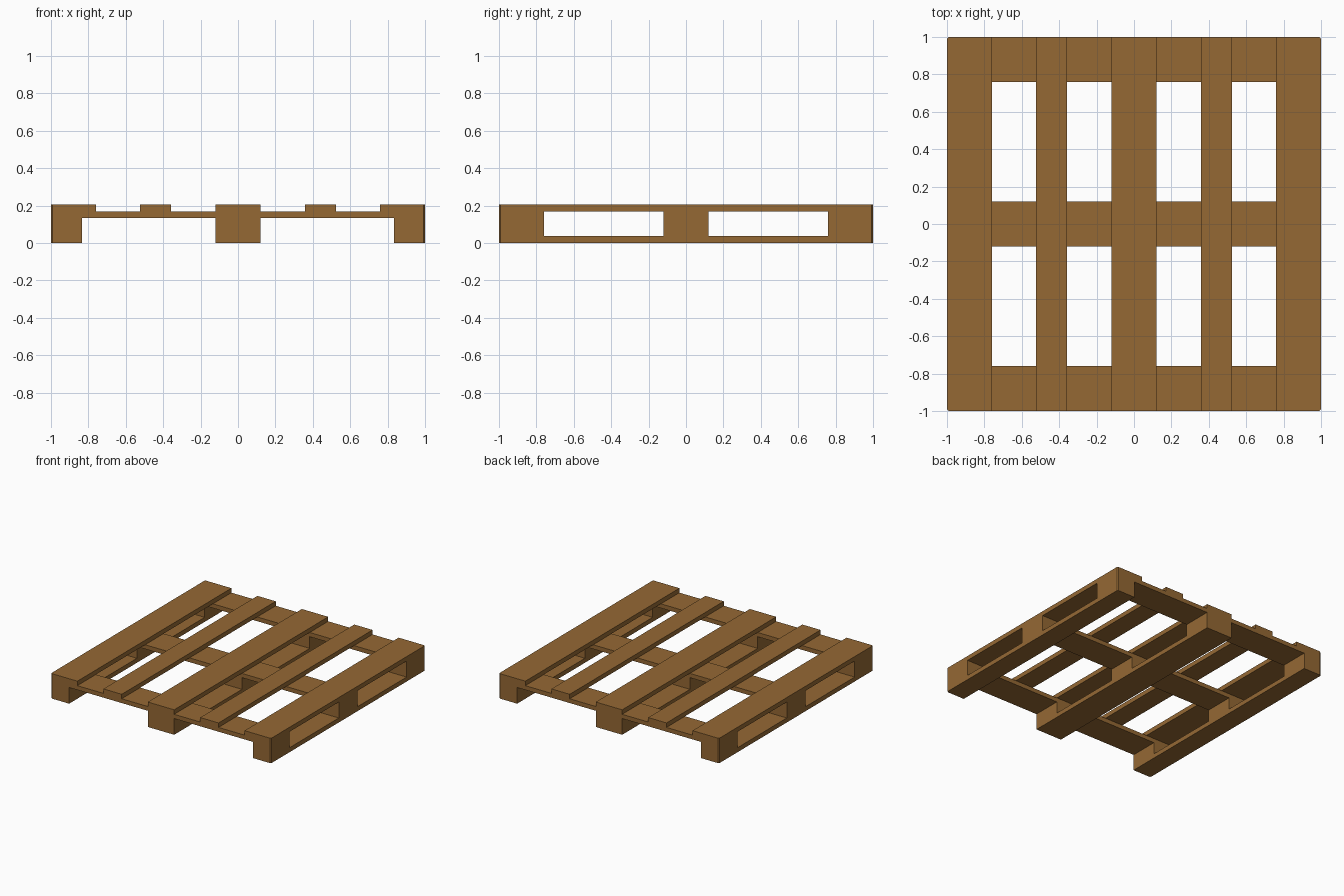
import bpy, bmesh

if "Cube" in bpy.data.objects:
    bpy.data.objects.remove(bpy.data.objects["Cube"])

wood = bpy.data.materials.new("wood")
wood.diffuse_color = (0.30, 0.14, 0.034, 1)
wood.use_nodes = True
wood.node_tree.nodes["Principled BSDF"].inputs["Base Color"].default_value = wood.diffuse_color

CHAMFER = 0.009


def board(name, x, y, z):
    """Box spanning three (min, max) ranges; the pallet's outer corners are chamfered."""
    bm = bmesh.new()
    bmesh.ops.create_cube(bm, size=1)
    center = [(r[0] + r[1]) / 2 for r in (x, y, z)]
    for v in bm.verts:
        for i, r in enumerate((x, y, z)):
            v.co[i] *= r[1] - r[0]
            v.co[i] += center[i]
    corners = [e for e in bm.edges
               if all(abs(v.co.x) > 0.999 and abs(v.co.y) > 0.999 for v in e.verts)
               and abs(e.verts[0].co.z - e.verts[1].co.z) > 0.01
               and (e.verts[0].co.xy - e.verts[1].co.xy).length < 0.01]
    if corners:
        bmesh.ops.bevel(bm, geom=corners, offset=CHAMFER, segments=1, affect='EDGES')
    mesh = bpy.data.meshes.new(name)
    for v in bm.verts:
        v.co.x -= center[0]
        v.co.y -= center[1]
        v.co.z -= center[2]
    bm.to_mesh(mesh)
    bm.free()
    mesh.materials.append(wood)
    obj = bpy.data.objects.new(name, mesh)
    obj.location = center
    bpy.context.collection.objects.link(obj)


FULL = (-1, 1)
Z0, Z1, Z2, Z3, Z4 = 0, 0.037, 0.133, 0.168, 0.205
runners = {"left": (-1, -0.835), "middle": (-0.12, 0.12), "right": (0.835, 1)}
rows = {"front": (-1, -0.76), "centre": (-0.12, 0.12), "back": (0.76, 1)}
deck = [(-1, -0.76), (-0.523, -0.357), (-0.12, 0.12), (0.357, 0.523), (0.76, 1)]

# Top deck boards
for i, x in enumerate(deck):
    board(f"deck_board_{i + 1}", x, FULL, (Z3, Z4))

# Cross boards under the deck
for row, y in rows.items():
    board(f"{row}_cross_board", FULL, y, (Z2, Z3))

# Bottom runners and the spacer blocks on them
for side, x in runners.items():
    board(f"{side}_bottom_runner", x, FULL, (Z0, Z1))
    for row, y in rows.items():
        board(f"{row}_{side}_block", x, y, (Z1, Z2))
